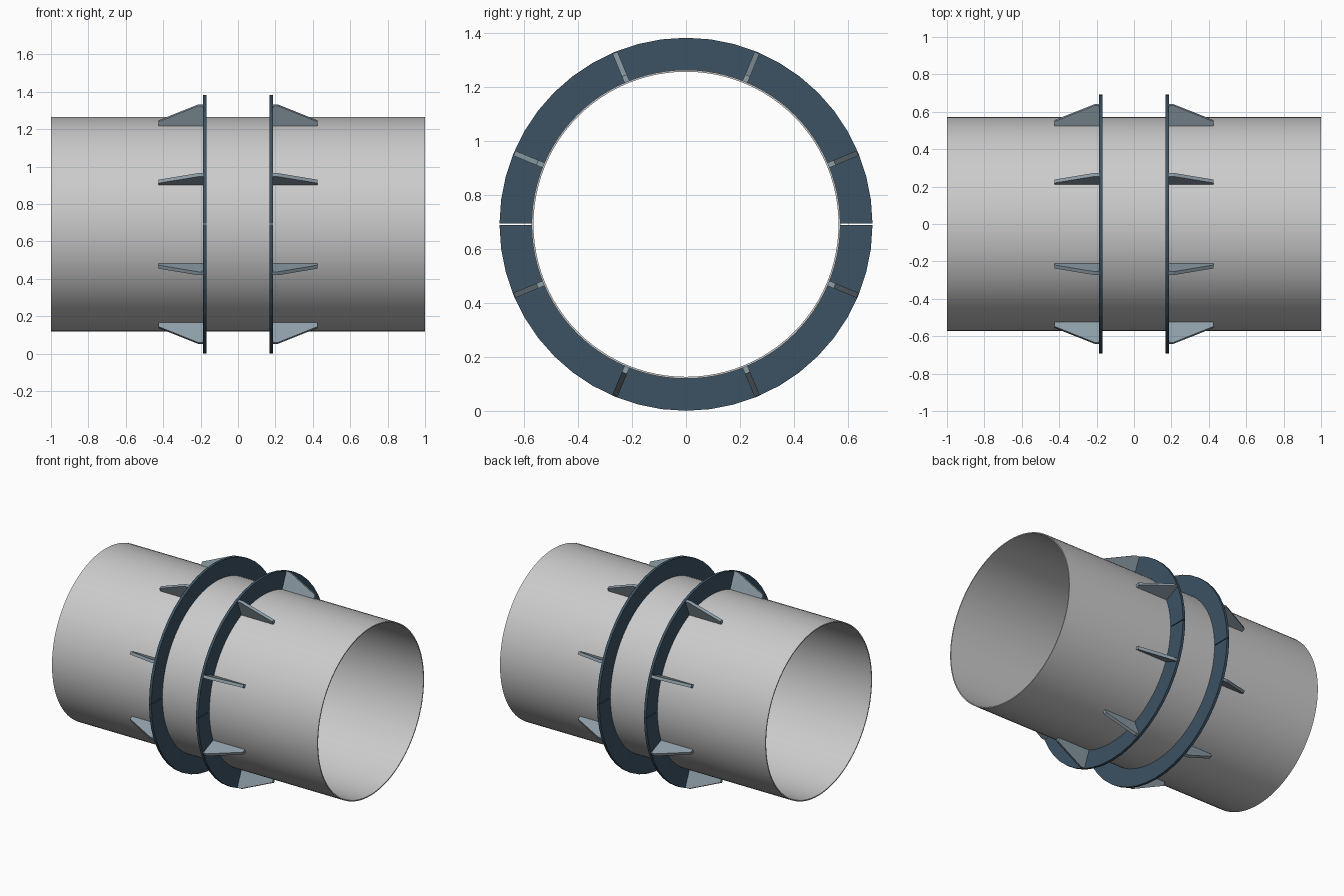
import bpy, bmesh
from math import sin, cos, pi, radians, asin
from mathutils import Matrix

if "Cube" in bpy.data.objects:
    bpy.data.objects.remove(bpy.data.objects["Cube"])

CZ = 0.692          # height of the pipe axis
R_OUT, R_IN = 0.573, 0.566
R_FLANGE = 0.692


def material(name, rgb):
    m = bpy.data.materials.new(name)
    m.diffuse_color = (*rgb, 1)
    m.use_nodes = True
    m.node_tree.nodes["Principled BSDF"].inputs["Base Color"].default_value = m.diffuse_color
    return m


def finish(name, bm, mat=None, smooth=False):
    bmesh.ops.recalc_face_normals(bm, faces=bm.faces)
    me = bpy.data.meshes.new(name)
    bm.to_mesh(me)
    bm.free()
    ob = bpy.data.objects.new(name, me)
    bpy.context.collection.objects.link(ob)
    if mat:
        me.materials.append(mat)
    if smooth:
        bpy.ops.object.select_all(action='DESELECT')
        ob.select_set(True)
        bpy.context.view_layer.objects.active = ob
        bpy.ops.object.shade_smooth_by_angle(angle=radians(30))
    return ob


def ring(bm, x0, x1, r0, r1, n, start=0.0, end=2 * pi, gap=0.0):
    """Rectangular section swept round the x axis; open arcs get flat, parallel ends."""
    closed = end - start > 2 * pi - 1e-6
    sections = []
    for i in range(n if closed else n + 1):
        a = start + (end - start) * i / n
        sec = []
        for x, r in ((x0, r0), (x1, r0), (x1, r1), (x0, r1)):
            t = a
            if not closed and i == 0:
                t += asin(gap / r)
            if not closed and i == n:
                t -= asin(gap / r)
            sec.append(bm.verts.new((x, r * cos(t), CZ + r * sin(t))))
        sections.append(sec)
    for i in range(n):
        a, b = sections[i], sections[(i + 1) % len(sections)]
        for k in range(4):
            j = (k + 1) % 4
            bm.faces.new((a[k], a[j], b[j], b[k]))
    if not closed:
        bm.faces.new(sections[0])
        bm.faces.new(sections[-1])


blue = material("flange_blue", (0.045, 0.085, 0.125))
steel = material("gusset_steel", (0.27, 0.34, 0.39))

# Main pipe
bm = bmesh.new()
ring(bm, -1, 1, R_IN, R_OUT, 96)
finish("pipe", bm, smooth=True)

for side, label in ((-1, "left"), (1, "right")):
    # Split flange: two half rings with a narrow seam
    for start, half in ((0, "upper"), (pi, "lower")):
        bm = bmesh.new()
        ring(bm, side * 0.168, side * 0.186, R_OUT - 0.001, R_FLANGE, 24,
             start, start + pi, 0.0025)
        finish(f"{label}_{half}_flange", bm, blue)

    # Eight tapered gussets round the outer face of the flange
    profile = [(0.186, 0.569), (0.425, 0.569), (0.425, 0.597),
               (0.212, 0.689), (0.186, 0.689)]
    for i in range(8):
        bm = bmesh.new()
        face = bm.faces.new([bm.verts.new((side * x, -0.01, r)) for x, r in profile])
        ext = bmesh.ops.extrude_face_region(bm, geom=[face])
        bmesh.ops.translate(bm, vec=(0, 0.02, 0),
                            verts=[v for v in ext["geom"] if isinstance(v, bmesh.types.BMVert)])
        turn = Matrix.Rotation(radians(22.5 + 45 * i), 4, 'X')
        bmesh.ops.transform(bm, matrix=Matrix.Translation((0, 0, CZ)) @ turn, verts=bm.verts)
        finish(f"{label}_gusset_{i + 1}", bm, steel)
